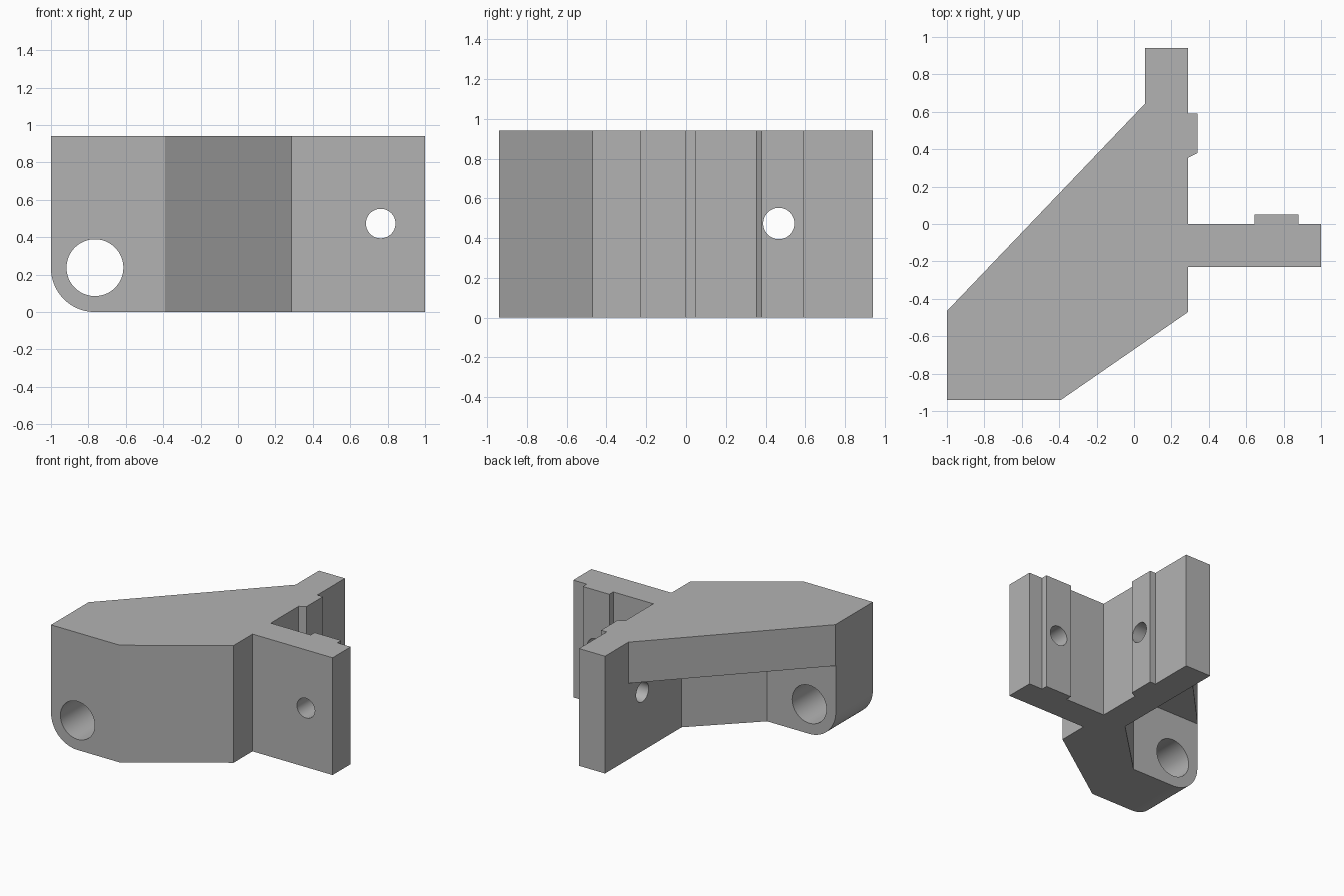
import bpy, bmesh, math

cube = bpy.data.objects.get("Cube")
if cube:
    bpy.data.objects.remove(cube, do_unlink=True)

HEIGHT = 0.94

grey = bpy.data.materials.new("plain grey")
grey.use_nodes = True
colour = (0.45, 0.45, 0.45, 1)
grey.diffuse_color = colour
grey.node_tree.nodes["Principled BSDF"].inputs["Base Color"].default_value = colour


def prism(name, points, lo, hi, axis="z"):
    """Extrude a 2D outline along one axis from lo to hi."""
    place = {"x": lambda a, b, h: (h, a, b),
             "y": lambda a, b, h: (a, h, b),
             "z": lambda a, b, h: (a, b, h)}[axis]
    bm = bmesh.new()
    low = [bm.verts.new(place(a, b, lo)) for a, b in points]
    high = [bm.verts.new(place(a, b, hi)) for a, b in points]
    bm.faces.new(low)
    bm.faces.new(high)
    n = len(points)
    for i in range(n):
        j = (i + 1) % n
        bm.faces.new((low[i], low[j], high[j], high[i]))
    bmesh.ops.recalc_face_normals(bm, faces=bm.faces)
    mesh = bpy.data.meshes.new(name)
    bm.to_mesh(mesh)
    bm.free()
    mesh.materials.append(grey)
    obj = bpy.data.objects.new(name, mesh)
    bpy.context.collection.objects.link(obj)
    return obj


def arc(cx, cy, r, start, end, steps):
    return [(cx + r * math.cos(math.radians(start + (end - start) * i / steps)),
             cy + r * math.sin(math.radians(start + (end - start) * i / steps)))
            for i in range(steps + 1)]


def circle(cx, cy, r, steps=64):
    return arc(cx, cy, r, 0, 360, steps)[:-1]


# Bracket body: lug, diagonal web, two arms at a right angle with raised ribs
outline = [(-1, -0.94), (-0.39, -0.94), (0.29, -0.47), (0.29, -0.23),
           (1, -0.23), (1, 0), (0.88, 0), (0.88, 0.05), (0.645, 0.05),
           (0.645, 0), (0.29, 0), (0.29, 0.355), (0.34, 0.38), (0.34, 0.59),
           (0.29, 0.59), (0.29, 0.94), (0.06, 0.94), (0.06, 0.645),
           (-1, -0.465)]
bracket = prism("angle_bracket", outline, 0, HEIGHT)

# Cutters: pocket below the web, rounded lug corner, pivot hole, bolt holes
pocket = [(-1.2, -0.47), (-0.39, -0.47), (0.06, -0.03), (0.06, 1.1), (-1.2, 1.1)]
corner = arc(-0.765, 0.235, 0.235, 180, 270, 24) + [
    (-0.765, -0.1), (-1.1, -0.1), (-1.1, 0.235)]
cutters = [
    prism("pocket_cutter", pocket, -0.1, 0.61),
    prism("corner_cutter", corner, -1.1, 0.1, "y"),
    prism("pivot_hole_cutter", circle(-0.765, 0.237, 0.152), -1.1, -0.3, "y"),
    prism("side_arm_hole_cutter", circle(0.763, 0.473, 0.079), -0.4, 0.2, "y"),
    prism("back_arm_hole_cutter", circle(0.467, 0.473, 0.079), -0.05, 0.5, "x"),
]

bpy.ops.object.select_all(action="DESELECT")
bpy.context.view_layer.objects.active = bracket
bracket.select_set(True)
for cutter in cutters:
    cutter.hide_render = True
    mod = bracket.modifiers.new(cutter.name, "BOOLEAN")
    mod.operation = "DIFFERENCE"
    mod.solver = "EXACT"
    mod.object = cutter
    bpy.ops.object.modifier_apply(modifier=mod.name)
    bpy.data.objects.remove(cutter, do_unlink=True)

# Smooth hole walls and corner, sharp machined edges
bpy.ops.object.shade_smooth_by_angle(angle=math.radians(20))
